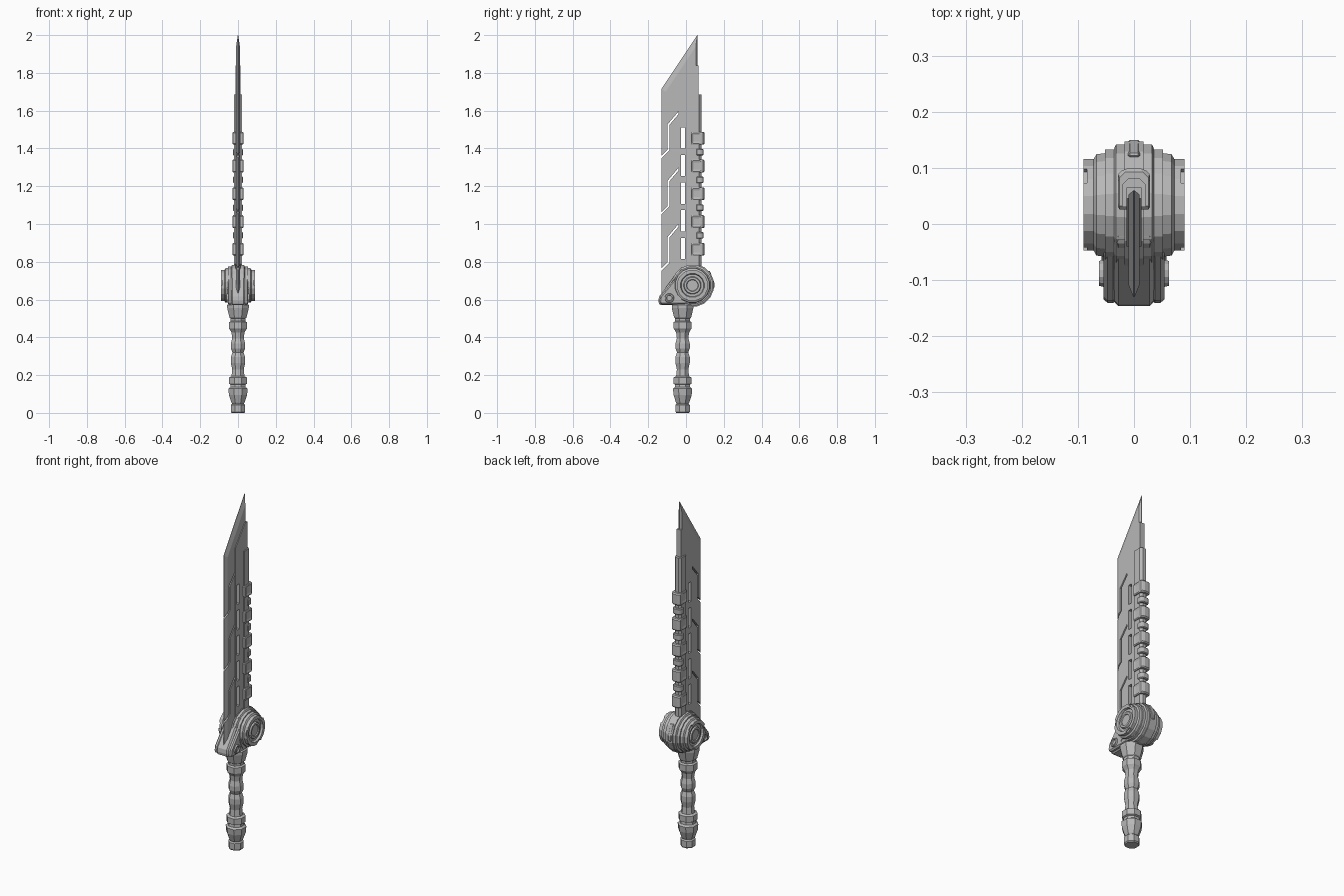
import bpy, bmesh, math
from mathutils import Vector, Matrix

cube = bpy.data.objects.get("Cube")
if cube:
    bpy.data.objects.remove(cube, do_unlink=True)

steel = bpy.data.materials.new("steel_grey")
steel.use_nodes = True
STEEL = (0.48, 0.48, 0.48, 1)
steel.diffuse_color = STEEL
steel.node_tree.nodes["Principled BSDF"].inputs["Base Color"].default_value = STEEL


def finish(name, bm):
    bmesh.ops.recalc_face_normals(bm, faces=bm.faces)
    mesh = bpy.data.meshes.new(name)
    bm.to_mesh(mesh)
    bm.free()
    mesh.materials.append(steel)
    obj = bpy.data.objects.new(name, mesh)
    bpy.context.collection.objects.link(obj)
    return obj


def bevel(obj, width):
    mod = obj.modifiers.new("chamfer", "BEVEL")
    mod.width = width
    mod.segments = 1
    mod.limit_method = "ANGLE"
    return obj


def loft(name, rings):
    """Skin a list of equal-length point rings and cap both ends."""
    bm = bmesh.new()
    loops = [[bm.verts.new(p) for p in ring] for ring in rings]
    n = len(loops[0])
    for a, b in zip(loops, loops[1:]):
        for i in range(n):
            j = (i + 1) % n
            bm.faces.new((a[i], a[j], b[j], b[i]))
    bm.faces.new(loops[0])
    bm.faces.new(loops[-1])
    return finish(name, bm)


def side_plate(name, outline, x0, x1):
    return loft(name, [[(x, y, z) for y, z in outline] for x in (x0, x1)])


def lathe(name, profile, sides, axis, centre):
    """Revolve (height, radius) pairs round the x or z axis."""
    rings = []
    for h, r in profile:
        ring = []
        for i in range(sides):
            t = 2 * math.pi * (i + 0.5) / sides
            u, v = r * math.cos(t), r * math.sin(t)
            p = Vector((u, v, h)) if axis == "z" else Vector((h, u, v))
            ring.append(p + Vector(centre))
        rings.append(ring)
    return loft(name, rings)


def cut(obj, cutters):
    """Subtract each cutter, keep the result and drop the cutters."""
    for c in cutters:
        mod = obj.modifiers.new("cut", "BOOLEAN")
        mod.operation = "DIFFERENCE"
        mod.solver = "EXACT"
        mod.object = c
    dg = bpy.context.evaluated_depsgraph_get()
    obj.data = bpy.data.meshes.new_from_object(obj.evaluated_get(dg))
    obj.modifiers.clear()
    for c in cutters:
        bpy.data.objects.remove(c, do_unlink=True)


def block_cutter(y0, y1, z0, z1):
    return side_plate("cutter", [(y0, z0), (y1, z0), (y1, z1), (y0, z1)], -0.2, 0.2)


# Sharpened blade: thin cutting rim and a thicker flat body
rim = [(-0.13, 0.6), (-0.13, 1.715), (0.06, 2.0), (0.06, 0.6)]
flat = [(-0.108, 0.6), (-0.108, 1.70), (0.052, 1.94), (0.052, 0.6)]
blade = loft("blade", [[(x, y, z) for y, z in shape] for shape, x in
                       ((flat, -0.010), (rim, -0.001), (rim, 0.001), (flat, 0.010))])

# Stepped slits through the cutting edge
slits = []
for k in range(3):
    z = 0.765 + 0.298 * k
    path = [(-0.14, z - 0.01), (-0.097, z + 0.033), (-0.097, z + 0.167), (-0.038, z + 0.237)]
    band = path + [(y + 0.009, s - 0.004) for y, s in reversed(path)]
    slits.append(side_plate("cutter", band, -0.2, 0.2))

slot_tops = [0.927 + 0.146 * k for k in range(5)]


def slots():
    return [block_cutter(-0.027, -0.004, t - 0.112, t) for t in slot_tops]


cut(blade, slits + slots())

# Raised core plate with an angled top, and the thick spine behind it
core = side_plate("blade_core", [(-0.04, 0.65), (-0.04, 1.73), (0.045, 1.84),
                                 (0.065, 1.84), (0.065, 0.65)], -0.0135, 0.0135)
cut(core, slots())


def plan_prism(name, half, front, back, chamfer, z0, z1):
    """Block extruded along z with its two rear corners cut."""
    right = [(half, front), (half, back - chamfer), (half - chamfer, back)]
    plan = right + [(-x, y) for x, y in reversed(right)]
    return loft(name, [[(x, y, z) for x, y in plan] for z in (z0, z1)])


plan_prism("spine", 0.021, 0.03, 0.081, 0.011, 0.7, 1.685)

# Large clamps with recessed side windows, and ribs between them
for k in range(5):
    z = 0.866 + 0.147 * k
    clamp = plan_prism("spine_clamp", 0.032, 0.026, 0.099, 0.014, z - 0.034, z + 0.034)
    bm = bmesh.new()
    bm.from_mesh(clamp.data)
    sides = [f for f in bm.faces if abs(f.normal.x) > 0.9]
    bmesh.ops.inset_individual(bm, faces=sides, thickness=0.015, depth=0)
    bmesh.ops.translate(bm, verts=list({v for f in sides for v in f.verts}), vec=(0, 0, 0))
    for f in sides:
        step = -0.007 * f.normal.x
        for v in f.verts:
            v.co.x += step
    bm.to_mesh(clamp.data)
    bm.free()
    bevel(clamp, 0.006)
    if k < 4:
        rib = plan_prism("spine_rib", 0.026, 0.055, 0.092, 0.01, z + 0.056, z + 0.091)
        bevel(rib, 0.004)

# Stepped drum across the guard, with a recessed hub on each end
half = [(0.017, 0.115), (0.017, 0.11), (0.032, 0.11), (0.036, 0.101), (0.052, 0.101),
        (0.052, 0.094), (0.067, 0.092), (0.072, 0.083), (0.09, 0.083), (0.09, 0.064),
        (0.079, 0.06), (0.079, 0.047), (0.087, 0.043), (0.087, 0.032), (0.082, 0.029)]
hub = (0, 0.034, 0.675)
drum = lathe("guard_drum", [(-x, r) for x, r in reversed(half)] + half, 16, "x", hub)

# Notches in the end rims of the drum
notches = []
for side in (-1, 1):
    for angle in (80, 200, 320):
        c = side_plate("cutter", [(-0.016, 0.072), (0.016, 0.072), (0.016, 0.1), (-0.016, 0.1)],
                       side * 0.084, side * 0.12)
        c.data.transform(Matrix.Translation(hub) @ Matrix.Rotation(math.radians(angle), 4, "X"))
        notches.append(c)
cut(drum, notches)

# Guard arm: central sheath, two cheeks and a bolt through the toe
sheath = [(-0.147, 0.585), (-0.138, 0.57), (0.02, 0.57), (0.06, 0.6), (0.04, 0.775),
          (-0.03, 0.768), (-0.143, 0.615)]
bevel(side_plate("guard_sheath", sheath, -0.036, 0.036), 0.008)
cheek = [(-0.142, 0.588), (-0.132, 0.574), (0.0, 0.574), (0.03, 0.61), (0.02, 0.74),
         (-0.036, 0.738), (-0.136, 0.618)]
panel = [(-0.035, 0.59), (0.0, 0.64), (-0.03, 0.70), (-0.065, 0.655), (-0.05, 0.61)]
for side, label in ((1, "left"), (-1, "right")):
    bevel(side_plate(label + "_guard_cheek", cheek, side * 0.03, side * 0.054), 0.007)
    side_plate(label + "_cheek_panel", panel, side * 0.05, side * 0.058)
lathe("guard_bolt", [(-0.055, 0.014), (-0.062, 0.016), (-0.062, 0.023), (-0.05, 0.026),
                     (0.05, 0.026), (0.062, 0.023), (0.062, 0.016), (0.055, 0.014)],
      12, "x", (0, -0.088, 0.608))

# Rear lug on the drum
bevel(side_plate("drum_lug", [(0.10, 0.73), (0.125, 0.755), (0.15, 0.69), (0.15, 0.66),
                              (0.12, 0.65)], -0.011, 0.011), 0.004)

# Faceted grip with pommel, collars and finger swells
grip = [(0, 0.036), (0.006, 0.041), (0.042, 0.041), (0.048, 0.034), (0.055, 0.038),
        (0.095, 0.052), (0.128, 0.055), (0.136, 0.044), (0.15, 0.042), (0.154, 0.051),
        (0.188, 0.051), (0.194, 0.037), (0.23, 0.033), (0.265, 0.041), (0.295, 0.041),
        (0.32, 0.032), (0.342, 0.041), (0.368, 0.041), (0.395, 0.033), (0.425, 0.037),
        (0.438, 0.045), (0.446, 0.051), (0.48, 0.051), (0.486, 0.042), (0.5, 0.043),
        (0.505, 0.049), (0.556, 0.062), (0.572, 0.062), (0.59, 0.04)]
lathe("grip", grip, 8, "z", (0, -0.018, 0))
